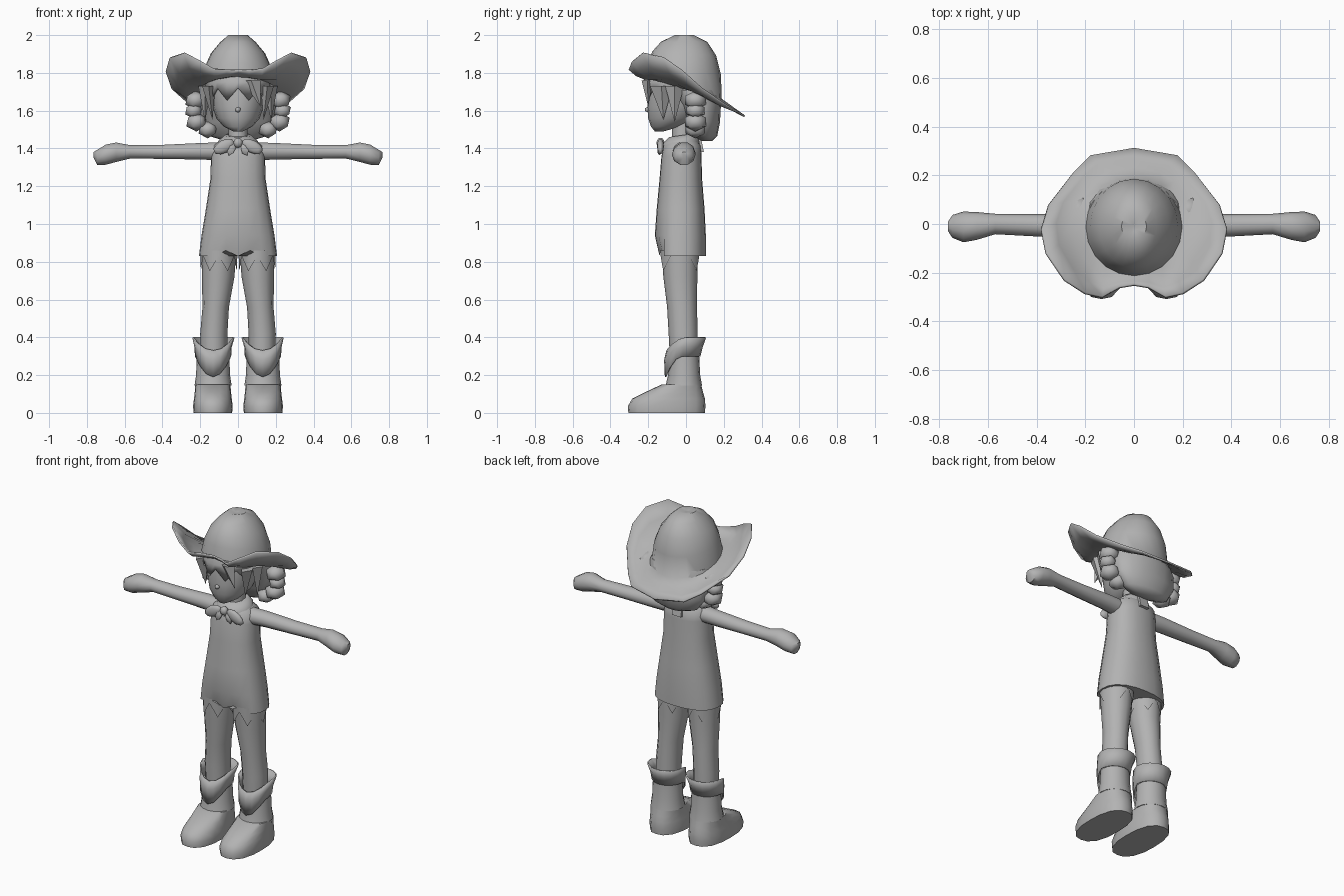
import bpy, bmesh
from math import sin, cos, pi
from mathutils import Vector, Matrix, Euler

default_cube = bpy.data.objects.get("Cube")
if default_cube:
    bpy.data.objects.remove(default_cube, do_unlink=True)

grey = bpy.data.materials.new("plain grey")
grey.use_nodes = True
grey.diffuse_color = (0.45, 0.45, 0.45, 1)
grey.node_tree.nodes["Principled BSDF"].inputs["Base Color"].default_value = (0.45, 0.45, 0.45, 1)


def finish(name, bm, angle=50):
    """Turn a bmesh into a smooth shaded, coloured object."""
    bmesh.ops.recalc_face_normals(bm, faces=bm.faces)
    mesh = bpy.data.meshes.new(name)
    bm.to_mesh(mesh)
    bm.free()
    mesh.materials.append(grey)
    obj = bpy.data.objects.new(name, mesh)
    bpy.context.collection.objects.link(obj)
    bpy.ops.object.select_all(action='DESELECT')
    obj.select_set(True)
    bpy.context.view_layer.objects.active = obj
    bpy.ops.object.shade_smooth_by_angle(angle=angle * pi / 180)
    return obj


def ring(x, front, back, z, rx, n=16, power=2.0, tilt=0.0, shape=None):
    """Horizontal oval from y=front to y=back; the first point faces the front."""
    points = []
    for i in range(n):
        t = 2 * pi * i / n
        s, c = sin(t), cos(t)
        k = (abs(s) ** power + abs(c) ** power) ** (-1 / power)
        height = z + tilt * c + (shape(t, i) if shape else 0)
        points.append(Vector((x + rx * s * k, (front + back) / 2 - (back - front) / 2 * c * k, height)))
    return points


def loft(name, rings, side=1, caps=(True, True), angle=50):
    """Skin a list of equal rings; side=-1 gives the mirrored part."""
    bm = bmesh.new()
    loops = [[bm.verts.new((p[0] * side, p[1], p[2])) for p in r] for r in rings]
    n = len(loops[0])
    for a, b in zip(loops, loops[1:]):
        for i in range(n):
            j = (i + 1) % n
            bm.faces.new((a[i], a[j], b[j], b[i]))
    for loop, wanted in ((loops[0], caps[0]), (loops[-1], caps[1])):
        if wanted:
            bm.faces.new(loop)
    return finish(name, bm, angle)


def blob(name, place, size, turn=(0, 0, 0), detail=2):
    """Stretched ball."""
    bm = bmesh.new()
    matrix = Matrix.LocRotScale(Vector(place), Euler(turn), Vector(size))
    bmesh.ops.create_icosphere(bm, subdivisions=detail, radius=1, matrix=matrix)
    return finish(name, bm)


def lock(name, top, tip, width, depth):
    """Pointed strand of hair."""
    top, tip = Vector(top), Vector(tip)
    bm = bmesh.new()
    end = bm.verts.new(tip)
    rim = []
    for dx, dy in ((-1, 0), (0, -1), (1, 0), (0, 1)):
        rim.append(bm.verts.new(top + Vector((dx * width, dy * depth, 0))))
    bm.faces.new(rim)
    for i in range(4):
        bm.faces.new((rim[i], rim[(i + 1) % 4], end))
    return finish(name, bm)


def thicken(obj, amount):
    mod = obj.modifiers.new("thickness", 'SOLIDIFY')
    mod.thickness = amount
    mod.offset = 0


# Hat: domed crown flowing into a curled brim
half_brim = [(0, -.25, 1.815), (.06, -.26, 1.815), (.13, -.30, 1.82), (.2, -.285, 1.86),
             (.285, -.23, 1.905), (.36, -.12, 1.88), (.38, -.02, 1.81), (.35, .08, 1.72),
             (.25, .21, 1.63), (.18, .28, 1.59), (0, .31, 1.57)]
edge = [Vector(p) for p in half_brim]
edge += [Vector((-p.x, p.y, p.z)) for p in edge[-2:0:-1]]
hat = [ring(0, -.03, 0, 1.985, .008, 20)]
for front, back, z, rx, tilt in ((-.06, .04, 1.995, .05, 0), (-.13, .11, 1.96, .09, 0),
                                 (-.175, .155, 1.9, .14, .01), (-.195, .18, 1.82, .175, .03),
                                 (-.21, .185, 1.72, .195, .06)):
    hat.append(ring(0, front, back, z, rx, 20, tilt=tilt))
base = hat[-1]
for f, sag in ((.35, .03), (.7, .03)):
    hat.append([b.lerp(e, f) - Vector((0, 0, sag * abs(sin(2 * pi * i / 20))))
                for i, (b, e) in enumerate(zip(base, edge))])
hat.append(edge)
thicken(loft("hat", hat, caps=(True, False)), .01)

# Head and neck
loft("head", [ring(0, f, b, z, rx) for f, b, z, rx in (
    (-.165, -.12, 1.49, .025), (-.185, -.03, 1.515, .075), (-.2, .06, 1.56, .115),
    (-.205, .11, 1.62, .135), (-.2, .14, 1.69, .15), (-.19, .15, 1.77, .15))])
blob("nose", (0, -.2, 1.605), (.016, .02, .016), detail=1)
loft("neck", [ring(0, -.075, .04, 1.42, .055, 10), ring(0, -.075, .04, 1.56, .05, 10)])

# Hair: back mass, fringe cap, strands and side curls
loft("back_hair", [ring(0, f, b, z, rx) for f, b, z, rx in (
    (.08, .14, 1.44, .07), (.04, .165, 1.465, .15), (.0, .18, 1.54, .2),
    (-.04, .185, 1.63, .21), (-.12, .175, 1.71, .19))])


def fringe_points(t, i):
    return -.045 if i % 2 else .02


thicken(loft("hair_fringe", [ring(0, -.215, .16, 1.70, .165, 18, shape=fringe_points),
                             ring(0, -.225, .16, 1.75, .17, 18),
                             ring(0, -.2, .15, 1.8, .16, 18)], caps=(False, True)), .01)
lock("fringe_strand", (.07, -.205, 1.76), (.12, -.2, 1.62), .05, .03)
for side, word in ((1, "left"), (-1, "right")):
    lock(word + "_temple_strand", (side * .155, -.13, 1.73), (side * .135, -.12, 1.55), .035, .06)
    lock(word + "_cheek_strand", (side * .175, -.06, 1.73), (side * .175, -.06, 1.54), .035, .05)
    for k, (x, z, r) in enumerate(((.225, 1.655, .06), (.235, 1.6, .05), (.22, 1.54, .06), (.16, 1.5, .055))):
        blob(word + "_curl_" + str(k + 1), (side * x, .05, z), (r, r * 1.1, r * .85), detail=1)

# Dress, wider at the hem, with the front hem tucked in
dress = [ring(0, f, b, z, rx, 20, 2.4) for f, b, z, rx in (
    (-.165, .105, .83, .207), (-.165, .105, .94, .193), (-.155, .098, 1.08, .17),
    (-.14, .085, 1.24, .146), (-.13, .082, 1.36, .143), (-.115, .078, 1.415, .135),
    (-.09, .055, 1.445, .09), (-.075, .04, 1.46, .055))]
for i, p in enumerate(dress[0]):
    if i in (0, 1, 2, 18, 19):
        p.y += .025
        p.z += .03 if i % 2 else 0
loft("dress", dress)

# Neck scarf with knot, bow ends and a tail behind
loft("scarf_band", [ring(0, -.13, .07, 1.41, .11, tilt=-.02), ring(0, -.125, .068, 1.44, .105, tilt=-.015),
                    ring(0, -.09, .05, 1.47, .07, tilt=-.01)])
blob("scarf_knot", (0, -.135, 1.43), (.025, .022, .027))
for side, word in ((1, "left"), (-1, "right")):
    blob(word + "_scarf_end", (side * .075, -.135, 1.41), (.062, .018, .034), (0, side * .5, 0), 2)
    blob(word + "_scarf_tail", (side * .035, -.14, 1.395), (.022, .014, .035), (0, -side * .4, 0), 1)
bm = bmesh.new()
bmesh.ops.create_cube(bm, size=1, matrix=Matrix.LocRotScale(
    Vector((0, .078, 1.425)), Euler((.2, 0, 0)), Vector((.06, .015, .09))))
finish("scarf_back_flap", bm)


def zigzag(t, i):
    return -.08 if i % 2 else 0


def cuff_dip(t, i):
    # The boot cuff sinks to a point at the front
    return -.07 * max(0, cos(t)) ** 2


def cuff_low(t, i):
    return -.11 * max(0, cos(t)) ** 2


for side, word in ((1, "left"), (-1, "right")):
    # Arm ending in a closed fist, built as rings along x
    arm = []
    for x, y, z, ry, rz in ((.09, -.02, 1.385, .055, .05), (.2, -.01, 1.385, .05, .046),
                            (.4, -.005, 1.382, .046, .039), (.57, 0, 1.382, .042, .037),
                            (.645, -.008, 1.38, .057, .054), (.7, -.012, 1.367, .063, .056),
                            (.745, -.01, 1.352, .047, .043), (.764, -.01, 1.365, .018, .017)):
        arm.append([Vector((x, y + ry * cos(a), z + rz * sin(a)))
                    for a in (2 * pi * k / 10 for k in range(10))])
    loft(word + "_arm", arm, side)

    # Leg and pointed short hem
    loft(word + "_leg", [ring(x, f, b, z, rx, 12) for x, f, b, z, rx in (
        (.1, -.13, .065, .87, .092), (.105, -.12, .06, .72, .086), (.118, -.1, .058, .56, .07),
        (.128, -.092, .062, .42, .072), (.128, -.085, .06, .28, .07))], side)
    loft(word + "_short_hem", [ring(.1, -.138, .072, .86, .098, 12),
                               ring(.102, -.134, .07, .83, .095, 12, shape=zigzag)],
         side, (False, False))

    # Boot foot, shaft and folded cuff
    loft(word + "_boot_foot", [ring(.133, f, b, z, rx, 16, 2.5) for f, b, z, rx in (
        (-.305, .1, 0, .102), (-.308, .103, .035, .105), (-.285, .1, .075, .1),
        (-.215, .09, .11, .096), (-.13, .08, .15, .093))], side)
    loft(word + "_boot_shaft", [ring(.132, f, b, z, rx) for f, b, z, rx in (
        (-.108, .085, .145, .098), (-.095, .075, .2, .09), (-.088, .07, .3, .086))], side)
    cuff = loft(word + "_boot_cuff", [ring(.132, -.108, .072, .3, .092, shape=cuff_low),
                                      ring(.132, -.112, .085, .35, .095, shape=cuff_dip),
                                      ring(.13, -.1, .103, .4, .108, shape=cuff_dip)],
                side, (False, False))
    thicken(cuff, .008)
